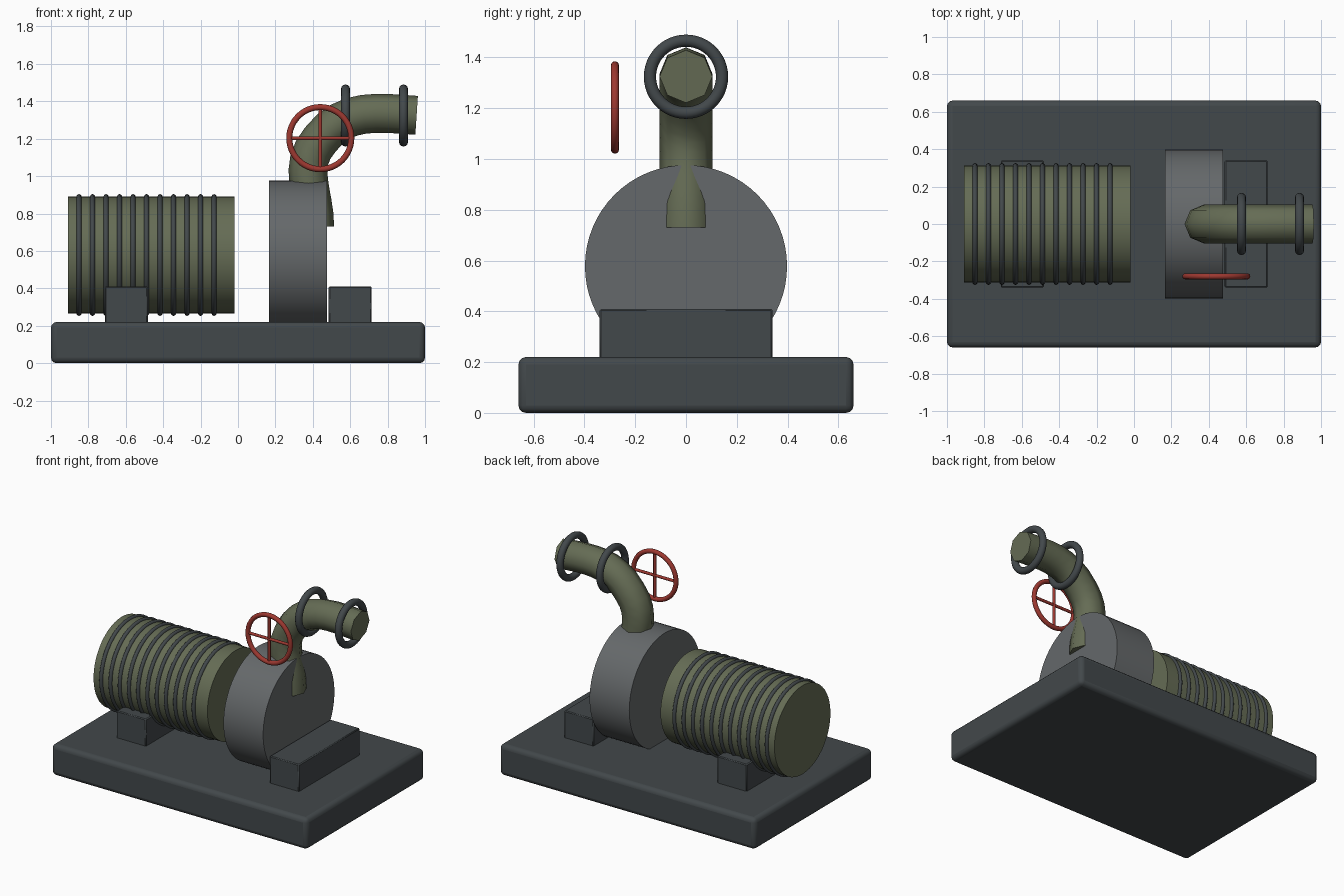
import bpy
from math import pi, radians

if "Cube" in bpy.data.objects:
    bpy.data.objects.remove(bpy.data.objects["Cube"])


def material(name, rgb):
    m = bpy.data.materials.new(name)
    m.diffuse_color = (*rgb, 1)
    m.use_nodes = True
    m.node_tree.nodes["Principled BSDF"].inputs["Base Color"].default_value = m.diffuse_color
    return m


OLIVE = material("olive_paint", (0.13, 0.15, 0.09))
DARK = material("dark_steel", (0.055, 0.065, 0.07))
GREY = material("cast_grey", (0.13, 0.14, 0.145))
RED = material("red_paint", (0.34, 0.04, 0.03))
AXIS_X, AXIS_Y, AXIS_Z = (0, pi / 2, 0), (pi / 2, 0, 0), (0, 0, 0)


def finish(name, mat, smooth=True, angle=40):
    ob = bpy.context.object
    ob.name = name
    ob.data.materials.clear()
    ob.data.materials.append(mat)
    if smooth:
        bpy.ops.object.shade_smooth_by_angle(angle=radians(angle))
    return ob


def box(name, center, size, mat, bevel, segments):
    bpy.ops.mesh.primitive_cube_add(size=1, location=center)
    bpy.context.object.scale = size
    bpy.ops.object.transform_apply(location=False, rotation=False, scale=True)
    ob = finish(name, mat)
    mod = ob.modifiers.new("bevel", 'BEVEL')
    mod.width, mod.segments = bevel, segments


def cylinder(name, center, r, length, rot, mat, sides=48):
    bpy.ops.mesh.primitive_cylinder_add(vertices=sides, radius=r, depth=length,
                                        location=center, rotation=rot)
    finish(name, mat)


def ring(name, center, major, minor, rot, mat, sides=48):
    bpy.ops.mesh.primitive_torus_add(location=center, rotation=rot, major_radius=major,
                                     minor_radius=minor, major_segments=sides,
                                     minor_segments=12)
    finish(name, mat, angle=60)


# Base plate and feet
box("base_plate", (0, 0, 0.11), (2, 1.32, 0.22), DARK, 0.03, 3)
for side, x in (("left", -0.597), ("right", 0.6)):
    box(side + "_foot", (x, 0, 0.305), (0.23, 0.68, 0.21), DARK, 0.006, 1)

# Motor with cooling fins
cylinder("motor_body", (-0.465, 0, 0.578), 0.313, 0.89, AXIS_X, OLIVE)
for i in range(11):
    ring(f"cooling_fin_{i + 1}", (-0.85 + 0.0722 * i, 0, 0.578), 0.312, 0.0135, AXIS_X, DARK)

# Pump casing
cylinder("pump_casing", (0.32, 0, 0.578), 0.398, 0.31, AXIS_X, GREY, 64)

# Outlet pipe: octagonal tube swept along a bent path (point, left and right handle as x, z)
curve = bpy.data.curves.new("outlet_pipe", 'CURVE')
curve.dimensions = '3D'
curve.bevel_depth = 0.104
curve.bevel_resolution = 2
curve.resolution_u = 8
curve.use_fill_caps = True
spline = curve.splines.new('BEZIER')
path = [((0.41, 0.73), (0.41, 0.55), (0.41, 0.91)),
        ((0.44, 1.195), (0.312, 1.05), (0.57, 1.37)),
        ((0.955, 1.325), (0.755, 1.338), (1.15, 1.32))]
spline.bezier_points.add(len(path) - 1)
for bp, (co, left, right) in zip(spline.bezier_points, path):
    bp.handle_left_type = bp.handle_right_type = 'FREE'
    bp.co = (co[0], 0, co[1])
    bp.handle_left = (left[0], 0, left[1])
    bp.handle_right = (right[0], 0, right[1])
pipe = bpy.data.objects.new("outlet_pipe", curve)
bpy.context.collection.objects.link(pipe)
bpy.ops.object.select_all(action='DESELECT')
pipe.select_set(True)
bpy.context.view_layer.objects.active = pipe
bpy.ops.object.convert(target='MESH')
finish("outlet_pipe", OLIVE, angle=50)

# Pipe flange rings
for name, x in (("inner", 0.575), ("outer", 0.885)):
    ring(name + "_flange_ring", (x, 0, 1.324), 0.142, 0.024, AXIS_X, DARK)

# Valve handwheel with crossed spokes
hub = (0.44, -0.28, 1.203)
ring("handwheel_rim", hub, 0.166, 0.016, AXIS_Y, RED)
cylinder("handwheel_spoke_horizontal", hub, 0.01, 0.332, AXIS_X, RED, 12)
cylinder("handwheel_spoke_vertical", hub, 0.01, 0.332, AXIS_Z, RED, 12)
